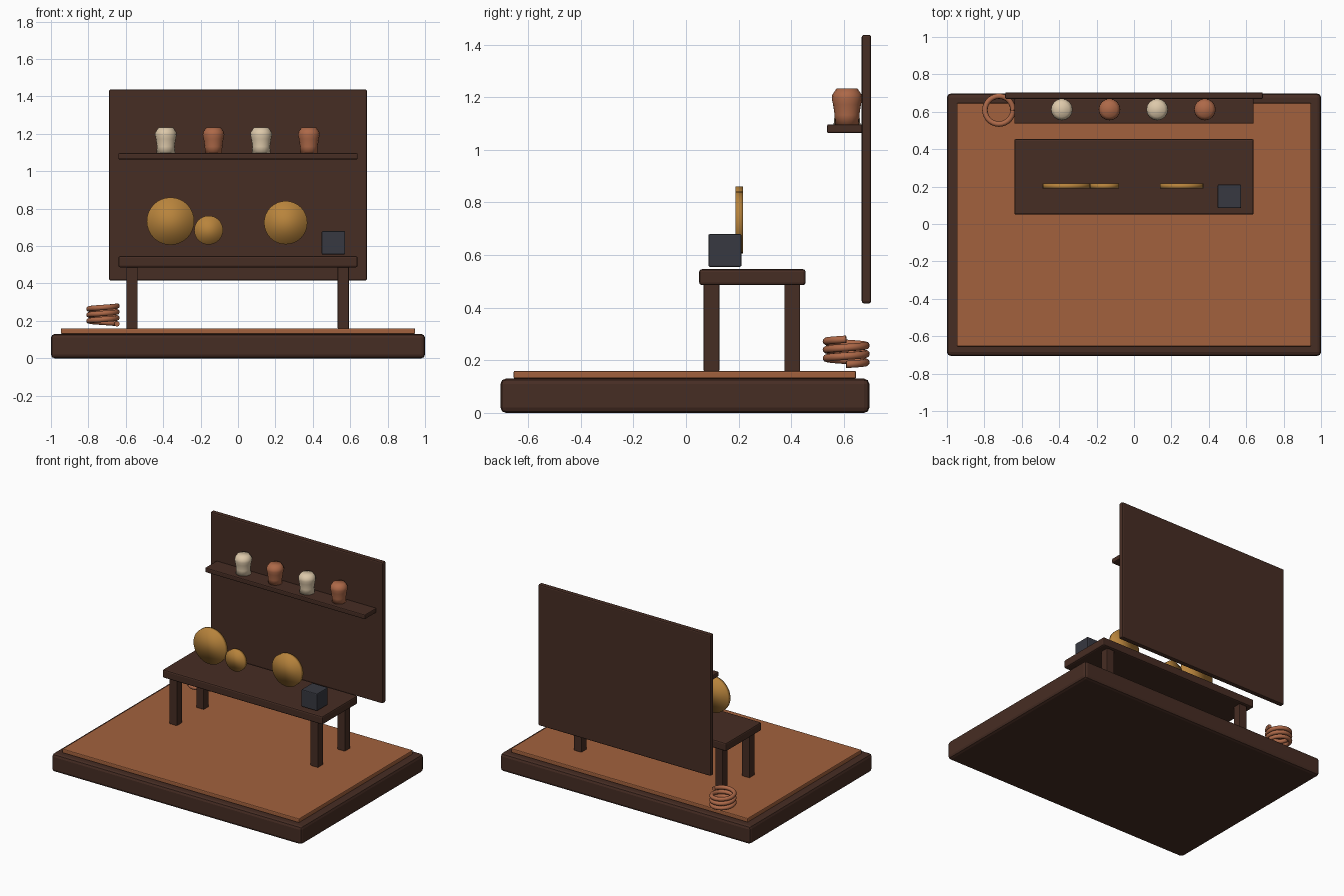
import bpy, bmesh, math
from mathutils import Matrix

old = bpy.data.objects.get("Cube")
if old:
    bpy.data.objects.remove(old, do_unlink=True)


def material(name, rgb):
    m = bpy.data.materials.new(name)
    m.use_nodes = True
    m.diffuse_color = (*rgb, 1)
    bsdf = next(n for n in m.node_tree.nodes if n.type == 'BSDF_PRINCIPLED')
    bsdf.inputs["Base Color"].default_value = (*rgb, 1)
    return m


WOOD = material("dark wood", (0.062, 0.026, 0.017))
FLOOR = material("clay floor", (0.36, 0.12, 0.047))
COPPER = material("terracotta", (0.42, 0.14, 0.065))
CREAM = material("cream glaze", (0.72, 0.58, 0.40))
BRASS = material("brass", (0.48, 0.23, 0.045))
IRON = material("charcoal iron", (0.038, 0.040, 0.052))


def add_mesh(name, bm, mat, smooth=False):
    bmesh.ops.recalc_face_normals(bm, faces=bm.faces)
    for f in bm.faces:
        f.smooth = smooth
    me = bpy.data.meshes.new(name)
    bm.to_mesh(me)
    bm.free()
    me.materials.append(mat)
    ob = bpy.data.objects.new(name, me)
    bpy.context.scene.collection.objects.link(ob)
    return ob


def box(name, x, y, z, mat, bevel):
    """Bevelled box from (min, max) ranges on each axis."""
    bm = bmesh.new()
    bmesh.ops.create_cube(bm, size=1)
    for v in bm.verts:
        for i, (lo, hi) in enumerate((x, y, z)):
            v.co[i] = lo if v.co[i] < 0 else hi
    ob = add_mesh(name, bm, mat)
    mod = ob.modifiers.new("soft edges", 'BEVEL')
    mod.width = bevel
    mod.segments = 2
    return ob


def lathe(name, profile, centre, mat, steps=16):
    """Closed turned shape from (radius, height) points."""
    bm = bmesh.new()
    rings = []
    for r, h in profile:
        angles = [math.tau * i / steps for i in range(steps)]
        rings.append([bm.verts.new((r * math.cos(a), r * math.sin(a), h)) for a in angles])
    for a, b in zip(rings, rings[1:]):
        for i in range(steps):
            j = (i + 1) % steps
            bm.faces.new((a[i], a[j], b[j], b[i]))
    bm.faces.new(rings[0])
    bm.faces.new(rings[-1])
    ob = add_mesh(name, bm, mat, True)
    ob.location = centre
    return ob


# Plinth and floor
box("plinth", (-1, 1), (-0.705, 0.697), (0, 0.13), WOOD, 0.02)
box("floor", (-0.947, 0.947), (-0.655, 0.647), (0.13, 0.16), FLOOR, 0.006)

# Workbench
box("bench_top", (-0.64, 0.64), (0.05, 0.455), (0.486, 0.546), WOOD, 0.01)
for side, x in (("left", 0.563), ("right", -0.566)):
    for end, y in (("front", 0.097), ("back", 0.404)):
        box(f"bench_leg_{end}_{side}", (x - 0.03, x + 0.03),
            (y - 0.03, y + 0.03), (0.158, 0.49), WOOD, 0.004)

# Back panel and shelf
box("back_panel", (-0.69, 0.69), (0.668, 0.704), (0.416, 1.437), WOOD, 0.009)
box("shelf", (-0.64, 0.64), (0.536, 0.67), (1.063, 1.097), WOOD, 0.007)

# Pots on the shelf
for i in range(4):
    cream = i % 2 == 0
    foot = 0.051 if cream else 0.046
    lathe(f"pot_{i + 1}",
          [(foot, 0), (0.047, 0.035), (0.053, 0.075), (0.058, 0.098),
           (0.056, 0.112), (0.040, 0.136)],
          (-0.386 + 0.255 * i, 0.612, 1.097), CREAM if cream else COPPER)

# Upright brass discs
for name, x, z, r in (("large_disc", -0.361, 0.733, 0.127),
                      ("small_disc", -0.157, 0.685, 0.077),
                      ("medium_disc", 0.255, 0.725, 0.116)):
    bm = bmesh.new()
    bmesh.ops.create_cone(bm, cap_ends=True, segments=32, radius1=r, radius2=r,
                          depth=0.029, matrix=Matrix.Rotation(math.pi / 2, 3, 'X').to_4x4())
    add_mesh(name, bm, BRASS, True).location = (x, 0.203, z)

# Iron block
box("iron_block", (0.447, 0.573), (0.085, 0.211), (0.555, 0.68), IRON, 0.006)

# Coil of copper rod
curve = bpy.data.curves.new("coil", 'CURVE')
curve.dimensions = '3D'
curve.bevel_depth = 0.0145
curve.bevel_resolution = 3
curve.use_fill_caps = True
turns, per_turn = 3, 28
spline = curve.splines.new('POLY')
spline.points.add(turns * per_turn)
for i, p in enumerate(spline.points):
    a = math.tau * i / per_turn
    p.co = (-0.722 + 0.075 * math.cos(a), 0.609 + 0.075 * math.sin(a),
            0.184 + 0.096 * i / (turns * per_turn), 1)
curve.materials.append(COPPER)
bpy.context.scene.collection.objects.link(bpy.data.objects.new("rod_coil", curve))
